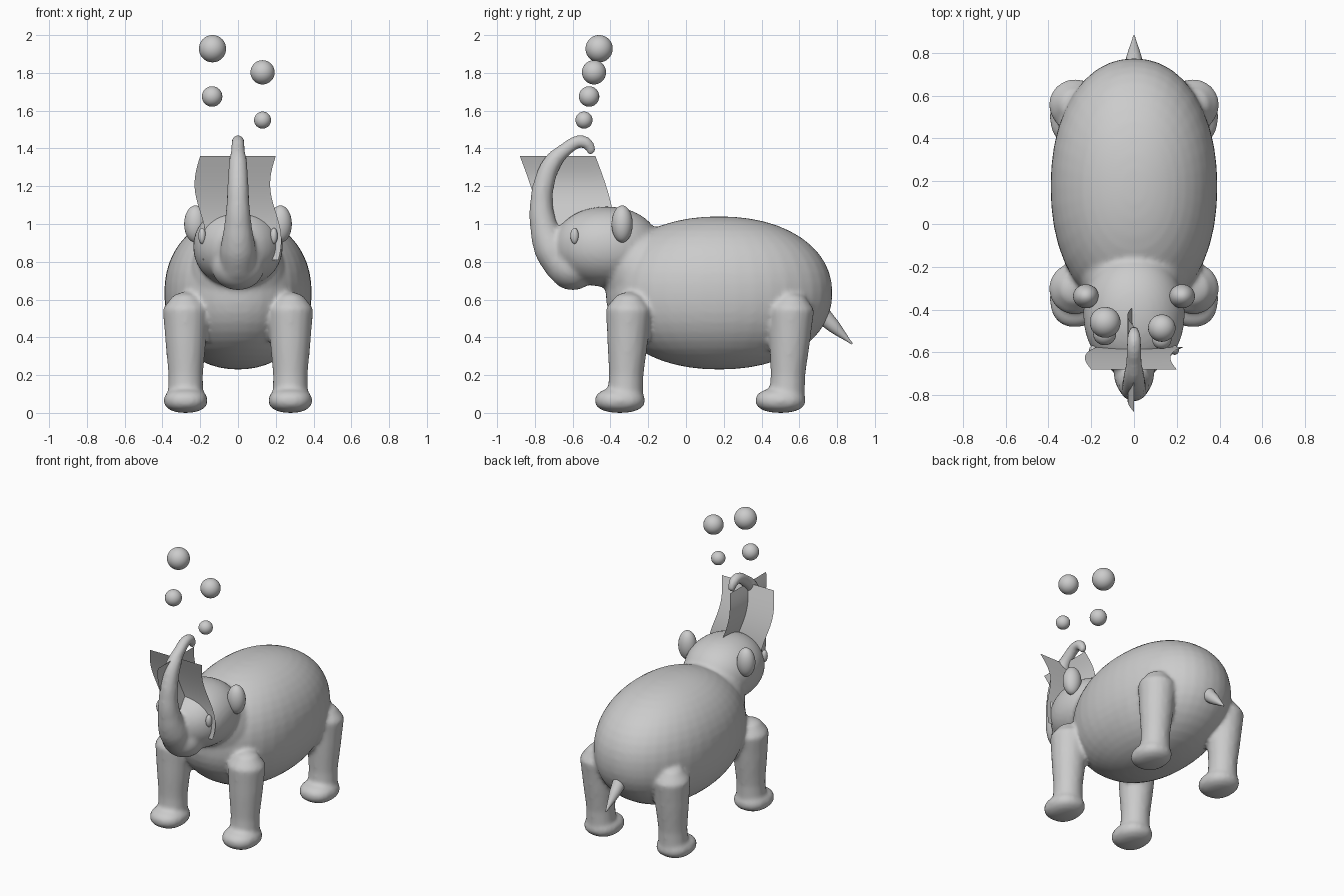
import bpy
import math
from mathutils import Vector

cube = bpy.data.objects.get("Cube")
if cube:
    bpy.data.objects.remove(cube, do_unlink=True)

grey = bpy.data.materials.new("plain_grey")
grey.use_nodes = True
grey.diffuse_color = (0.6, 0.6, 0.6, 1)
grey.node_tree.nodes["Principled BSDF"].inputs["Base Color"].default_value = (0.6, 0.6, 0.6, 1)


def finish(obj, name):
    obj.name = name
    obj.data.materials.clear()
    obj.data.materials.append(grey)
    for poly in obj.data.polygons:
        poly.use_smooth = True
    return obj


def blob(name, centre, radii, power=2.0):
    """Ellipsoid; a power above 2 makes it boxier."""
    bpy.ops.mesh.primitive_uv_sphere_add(segments=40, ring_count=24, radius=1)
    obj = bpy.context.object
    for v in obj.data.vertices:
        n = v.co.normalized()
        n /= sum(abs(c) ** power for c in n) ** (1 / power)
        v.co = Vector(centre) + n * Vector(radii)
    return finish(obj, name)


def tube(name, points):
    """Round tube through points of (x, y, z, radius)."""
    curve = bpy.data.curves.new(name, "CURVE")
    curve.dimensions = "3D"
    curve.bevel_depth = 1
    curve.bevel_resolution = 6
    curve.resolution_u = 8
    curve.use_fill_caps = True
    spline = curve.splines.new("BEZIER")
    spline.bezier_points.add(len(points) - 1)
    for bp, (x, y, z, r) in zip(spline.bezier_points, points):
        bp.co = (x, y, z)
        bp.radius = r
        bp.handle_left_type = bp.handle_right_type = "AUTO"
    obj = bpy.data.objects.new(name, curve)
    bpy.context.collection.objects.link(obj)
    bpy.ops.object.select_all(action="DESELECT")
    obj.select_set(True)
    bpy.context.view_layer.objects.active = obj
    bpy.ops.object.convert(target="MESH")
    return finish(bpy.context.object, name)


# Torso, chest, head and jaw
skin = [
    blob("body", (0, 0.175, 0.635), (0.39, 0.6, 0.405), 2.15),
    blob("chest", (0, -0.24, 0.74), (0.25, 0.2, 0.26)),
    blob("head", (0, -0.42, 0.88), (0.237, 0.28, 0.212), 2.1),
    blob("jaw", (0, -0.6, 0.775), (0.14, 0.13, 0.125)),
]

# Raised trunk, curling back at the tip
skin.append(tube("trunk", [(0, y, z, r) for y, z, r in (
    (-0.64, 0.77, 0.1), (-0.71, 0.87, 0.095), (-0.755, 1.0, 0.072),
    (-0.765, 1.12, 0.06), (-0.75, 1.22, 0.056), (-0.71, 1.32, 0.05),
    (-0.65, 1.385, 0.038), (-0.54, 1.435, 0.034), (-0.49, 1.375, 0.024))]))

# Legs with flared feet: (top y, ankle y, foot y)
for x in (-0.277, 0.277):
    for top, ankle, foot in ((-0.3, -0.325, -0.35), (0.56, 0.53, 0.5)):
        profile = ((0.64, 0.02), (0.62, 0.07), (0.55, 0.122),
                   (0.4, 0.11), (0.2, 0.092), (0.07, 0.095))
        skin.append(tube("leg", [
            (x, ankle + (top - ankle) * z / 0.6, z, r) for z, r in profile]))
        skin.append(blob("foot", (x, foot, 0.066), (0.116, 0.133, 0.066), 2.3))

# Blend the parts into one skin
bpy.ops.object.select_all(action="DESELECT")
for part in skin:
    part.select_set(True)
bpy.context.view_layer.objects.active = skin[0]
bpy.ops.object.join()
body = bpy.context.object
remesh = body.modifiers.new("blend", "REMESH")
remesh.mode = "VOXEL"
remesh.voxel_size = 0.014
remesh.use_smooth_shade = True
smooth = body.modifiers.new("soften", "SMOOTH")
smooth.factor = 0.5
smooth.iterations = 6

# Tail
tube("tail", [(0, 0.68, 0.56, 0.055), (0, 0.78, 0.46, 0.036), (0, 0.88, 0.365, 0.004)])

# Ears and eyes
for side, s in (("right", -1), ("left", 1)):
    blob(side + "_ear", (s * 0.225, -0.338, 1.0), (0.06, 0.056, 0.098))
    blob(side + "_eye", (s * 0.19, -0.59, 0.937), (0.02, 0.022, 0.042))


# Two crossed wavy sheets of spray around the trunk
def spray(name, direction, rows=20, cols=6):
    verts, faces = [], []
    for i in range(rows + 1):
        t = i / rows
        sway = -0.03 * math.sin(t * 1.85 * math.pi)
        drift = -0.68 + 0.105 * math.sin(2 * t)
        for j in range(cols + 1):
            u = 0.4 * (j / cols - 0.5)
            verts.append((sway + u * direction[0], drift + u * direction[1], 1.36 - 0.55 * t))
    w = cols + 1
    for i in range(rows):
        for j in range(cols):
            a = i * w + j
            faces.append((a, a + w, a + w + 1, a + 1))
    mesh = bpy.data.meshes.new(name)
    mesh.from_pydata(verts, [], faces)
    obj = bpy.data.objects.new(name, mesh)
    bpy.context.collection.objects.link(obj)
    finish(obj, name)


spray("spray_sheet_across", (1, 0))
spray("spray_sheet_along", (0, 1))

# Floating bubbles
for i, (x, y, z, r) in enumerate(((-0.135, -0.46, 1.928, 0.072), (0.13, -0.487, 1.803, 0.064),
                                  (-0.137, -0.513, 1.675, 0.054), (0.13, -0.54, 1.55, 0.045))):
    blob("bubble_%d" % (i + 1), (x, y, z), (r, r, r))
